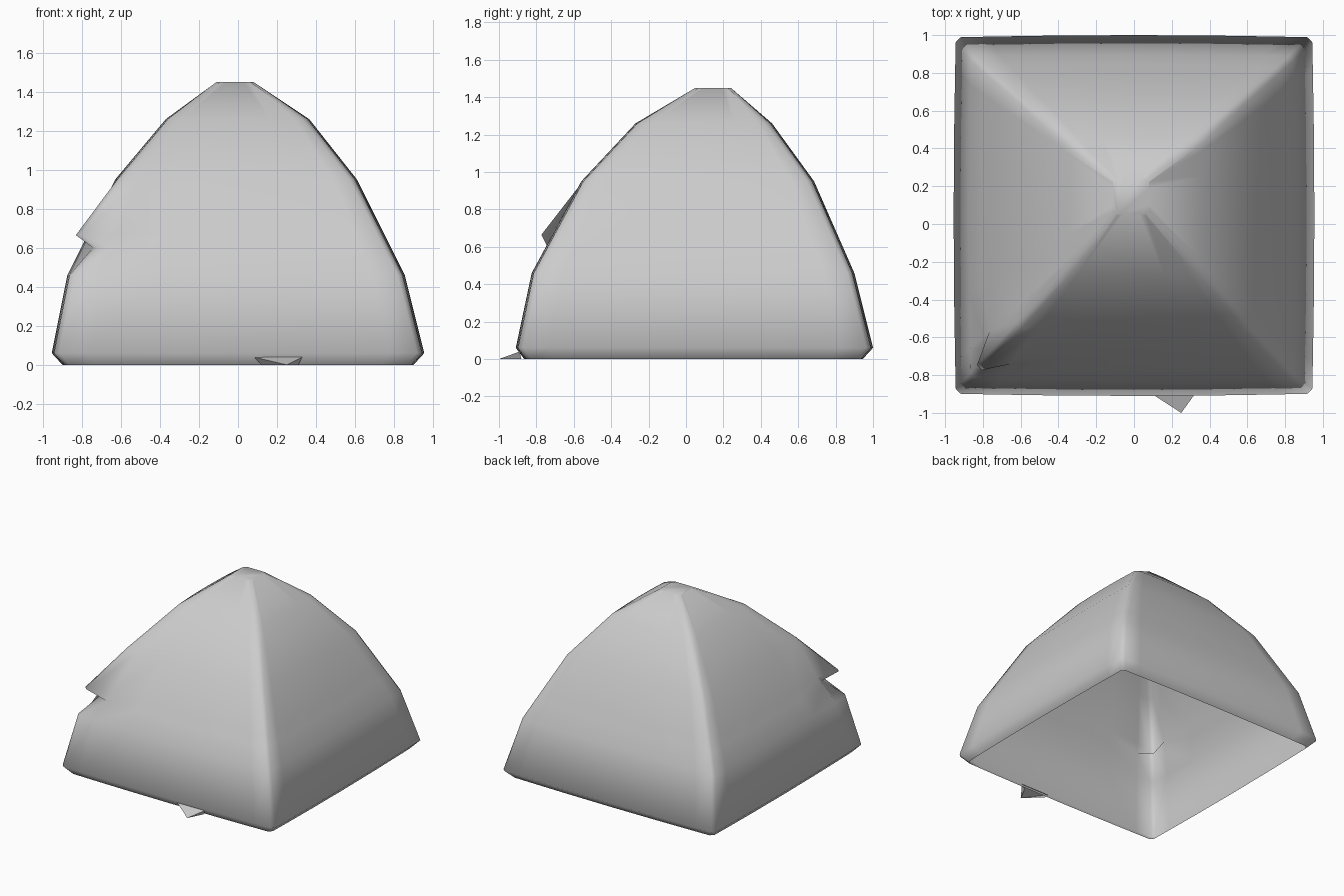
import bpy
import bmesh
from mathutils import Vector

cube = bpy.data.objects.get("Cube")
if cube:
    bpy.data.objects.remove(cube, do_unlink=True)

canvas = bpy.data.materials.new("canvas grey")
canvas.use_nodes = True
GREY = (0.6, 0.6, 0.6, 1)
canvas.diffuse_color = GREY
canvas.node_tree.nodes["Principled BSDF"].inputs["Base Color"].default_value = GREY


def finish(bm, name, smooth):
    mesh = bpy.data.meshes.new(name)
    bm.to_mesh(mesh)
    bm.free()
    mesh.materials.append(canvas)
    for face in mesh.polygons:
        face.use_smooth = smooth
    obj = bpy.data.objects.new(name, mesh)
    bpy.context.collection.objects.link(obj)
    return obj


CHAMFER = 0.025
SIDE_STEPS = (0.09, 0.27, 0.5, 0.73, 0.91)


def ring_points(z, x0, x1, y0, y1):
    """Square outline with clipped corners and slightly bowed sides."""
    bow = 0.012 if x1 - x0 > 0.5 else 0.0
    x0, x1, y0, y1 = x0 + bow, x1 - bow, y0 + bow, y1 - bow
    corners = [Vector(c) for c in ((x0, y0, z), (x1, y0, z), (x1, y1, z), (x0, y1, z))]
    points = []
    for i, a in enumerate(corners):
        b = corners[(i + 1) % 4]
        along = (b - a).normalized()
        outward = Vector((along.y, -along.x, 0))
        clip = CHAMFER / (b - a).length
        for t in (clip, *SIDE_STEPS, 1 - clip):
            points.append(a.lerp(b, t) + outward * bow * (1 - (2 * t - 1) ** 2))
    return points


# Height and extents of each level: z, x min, x max, y min, y max
levels = [
    (0.0, -0.90, 0.90, -0.865, 0.945),
    (0.06, -0.955, 0.955, -0.91, 1.0),
    (0.46, -0.875, 0.855, -0.825, 0.90),
    (0.95, -0.63, 0.61, -0.56, 0.685),
    (1.26, -0.37, 0.365, -0.27, 0.46),
    (1.45, -0.11, 0.08, 0.05, 0.24),
]


def level_at(z):
    """Level interpolated between the wall rows on either side of z."""
    low, high = levels[2], levels[3]
    t = (z - low[0]) / (high[0] - low[0])
    return tuple(a + (b - a) * t for a, b in zip(low, high))


# Two extra rows carry the small fold in the front right corner
FOLD_LOW, FOLD_HIGH = 3, 4
rows = levels[:3] + [level_at(0.6), level_at(0.665)] + levels[3:]
rings = [ring_points(*row) for row in rows]
for index, shift in ((FOLD_LOW, 0.05), (FOLD_HIGH, -0.07)):
    for corner in (0, -1):
        rings[index][corner] += Vector((shift, shift, 0))

# Tent skin, open underneath
bm = bmesh.new()
loops = [[bm.verts.new(p) for p in ring] for ring in rings]
count = len(loops[0])
for lower, upper in zip(loops, loops[1:]):
    for i in range(count):
        j = (i + 1) % count
        bm.faces.new((lower[i], lower[j], upper[j], upper[i]))
bm.faces.new(loops[-1])
finish(bm, "tent_skin", True)

# Loose pointed flap at the foot of the front wall
bm = bmesh.new()
left, right, tip, foot_left, foot_right = [bm.verts.new(p) for p in (
    (0.08, -0.89, 0.04), (0.33, -0.89, 0.04), (0.25, -1.0, 0.0),
    (0.12, -0.88, 0.0), (0.31, -0.88, 0.0))]
for face in ((left, tip, right), (left, foot_left, tip), (right, tip, foot_right)):
    bm.faces.new(face)
finish(bm, "front_flap", False)
